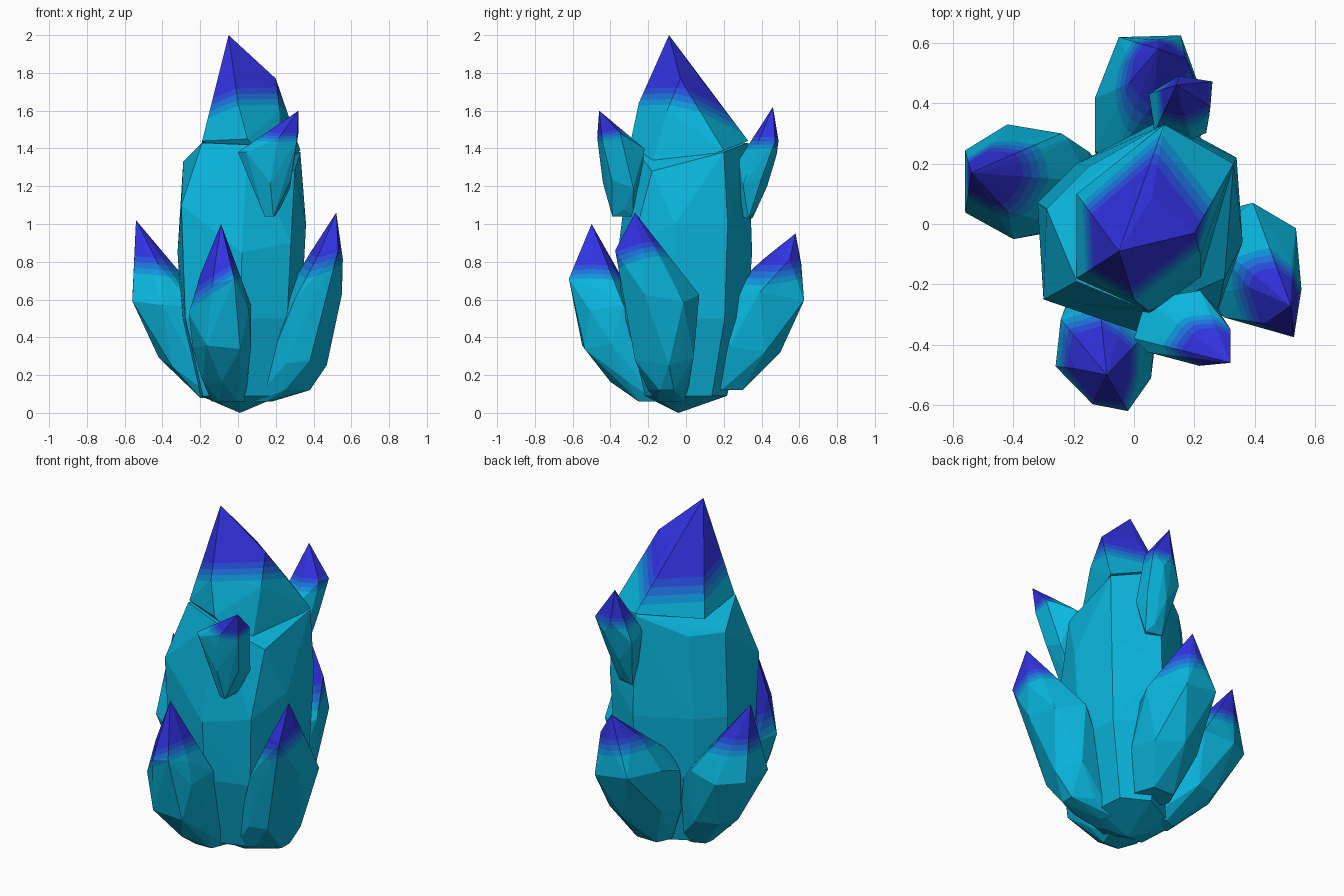
import bpy, bmesh, math, random
from mathutils import Vector

if "Cube" in bpy.data.objects:
    bpy.data.objects.remove(bpy.data.objects["Cube"])

random.seed(4)


def material(name, rgb):
    m = bpy.data.materials.new(name)
    lin = [(c / 255 / 12.92) if c < 11 else ((c / 255 + 0.055) / 1.055) ** 2.4 for c in rgb]
    m.diffuse_color = (*lin, 1)
    m.use_nodes = True
    m.node_tree.nodes["Principled BSDF"].inputs["Base Color"].default_value = m.diffuse_color
    return m


# Body cyan, blending through three blues into the violet-blue tip
MATS = [material("cyan body", (10, 182, 222)),
        material("azure band", (16, 150, 220)),
        material("blue band", (30, 116, 222)),
        material("deep blue band", (40, 80, 222)),
        material("violet tip", (50, 50, 226))]


def ring_points(rings, sides):
    """Uneven polygons fitted to bounds (z, xmin, xmax, ymin, ymax)."""
    pts = []
    for i, (z, x0, x1, y0, y1) in enumerate(rings):
        ring = []
        for k in range(sides):
            a = 2 * math.pi * (k + 0.5 * (i % 2) + random.uniform(-.15, .15)) / sides
            ring.append((math.cos(a), math.sin(a)))
        ax, bx = min(p[0] for p in ring), max(p[0] for p in ring)
        ay, by = min(p[1] for p in ring), max(p[1] for p in ring)
        pts += [(x0 + (px - ax) / (bx - ax) * (x1 - x0),
                 y0 + (py - ay) / (by - ay) * (y1 - y0),
                 z + random.uniform(-.03, .03) * (z > 0.12)) for px, py in ring]
    return pts


def crystal(name, hulls, tip, tip_z, band, tilt):
    """Faceted hulls through point sets. Faces above tip_z (measured under the
    tip, leaning by tilt) are violet; the bands below are each `band` high."""
    bm = bmesh.new()
    for pts in hulls:
        verts = [bm.verts.new(p) for p in pts]
        bmesh.ops.convex_hull(bm, input=verts)
    loose = [v for v in bm.verts if not v.link_faces]
    bmesh.ops.delete(bm, geom=loose, context='VERTS')
    bmesh.ops.recalc_face_normals(bm, faces=bm.faces[:])
    cuts = [tip_z - band * k for k in (3, 2, 1, 0)]
    axis = Vector((tip[0], tip[1], 0))
    lean = Vector((*tilt, 1))
    for z in cuts:
        bmesh.ops.bisect_plane(bm, geom=bm.verts[:] + bm.edges[:] + bm.faces[:],
                               plane_co=axis + Vector((0, 0, z)), plane_no=lean)
    for f in bm.faces:
        h = (f.calc_center_median() - axis).dot(lean)
        f.material_index = sum(h > z for z in cuts)
        f.smooth = False
    me = bpy.data.meshes.new(name)
    bm.to_mesh(me)
    bm.free()
    for m in MATS:
        me.materials.append(m)
    ob = bpy.data.objects.new(name, me)
    bpy.context.collection.objects.link(ob)


def side_crystal(name, rings, points, tip_z, band, tilt, sides=6):
    crystal(name, [ring_points(rings, sides) + points], points[0], tip_z, band, tilt)


# Large central crystal: a pointed crown set into a wider body
apex = (-.05, -.09, 2.0)
crown = [apex, (.20, -.03, 1.77), (.06, .09, 1.75), (-.13, -.02, 1.64), (0, -.25, 1.64),
         (.22, -.10, 1.6), (-.19, -.18, 1.44), (.05, -.29, 1.45), (.10, .33, 1.44),
         (.33, .20, 1.39), (-.19, .10, 1.40), (.22, -.20, 1.25)]
shoulders = [(-.19, -.19, 1.43), (.05, -.29, 1.42), (.10, .33, 1.43), (.33, .20, 1.38),
             (-.29, .05, 1.33), (-.15, .19, 1.32), (.30, -.18, 1.28)]
waist = [(-.30, -.25, 1.1), (-.32, .07, .85), (-.19, .20, .85), (.10, .35, .85),
         (.34, .22, 1.0), (.36, -.06, 1.0), (.28, -.28, .9), (.02, -.36, .85)]
foot = [(x * s, y * s, z) for x, y, _ in waist for s, z in ((.93, .5), (.62, .09))]
crystal("main_crystal", [crown, shoulders + waist + foot + [(.01, -.04, 0)]],
        apex, 1.67, .035, (-.25, .3))

# Four crystals around the foot: left, front, right, back
side_crystal("left_crystal",
             [(0.08, -.20, 0, 0, .12), (0.27, -.42, -.10, -.01, .26),
              (0.57, -.56, -.15, -.05, .33), (0.75, -.54, -.33, .04, .27)],
             [(-.54, .17, 1.02), (-.15, .24, .5), (-.24, .30, .6)],
             .83, .03, (.1, 0), 7)
side_crystal("front_crystal",
             [(0.06, -.14, .04, -.25, -.05), (0.15, -.19, .04, -.40, -.08),
              (0.36, -.24, .07, -.55, -.18), (0.55, -.26, .07, -.58, -.24),
              (0.70, -.20, .03, -.60, -.38)],
             [(-.09, -.50, 1.0), (-.02, -.62, .71)], .74, .03, (-.6, .1))
side_crystal("right_crystal",
             [(0.06, .05, .18, -.15, 0), (0.12, .14, .38, -.20, 0),
              (0.27, .18, .47, -.27, .04), (0.60, .25, .55, -.33, .07),
              (0.84, .38, .555, -.33, -.13)],
             [(.52, -.27, 1.06), (.53, -.375, .86), (.30, -.31, .6)],
             .88, .03, (-.4, -.3))
side_crystal("back_crystal",
             [(0.12, -.06, .15, .08, .30), (0.35, -.11, .21, .14, .50),
              (0.62, -.13, .24, .22, .625), (0.79, -.02, .17, .40, .61)],
             [(.08, .58, .95), (-.13, .24, .55), (-.11, .20, .3)],
             .81, .03, (.2, -.1))

# Two small crystals growing high on the main one
side_crystal("upper_front_crystal",
             [(1.06, .14, .22, -.39, -.28), (1.22, .08, .28, -.44, -.24),
              (1.37, .04, .30, -.46, -.22), (1.46, .13, .32, -.47, -.32)],
             [(.32, -.46, 1.6), (0, -.38, 1.38)], 1.48, .015, (0, -.2), 5)
side_crystal("upper_back_crystal",
             [(1.05, .10, .20, .28, .37), (1.22, .06, .24, .28, .43),
              (1.34, .05, .25, .28, .48), (1.43, .10, .26, .37, .49)],
             [(.14, .46, 1.62)], 1.46, .02, (0, 0), 5)
